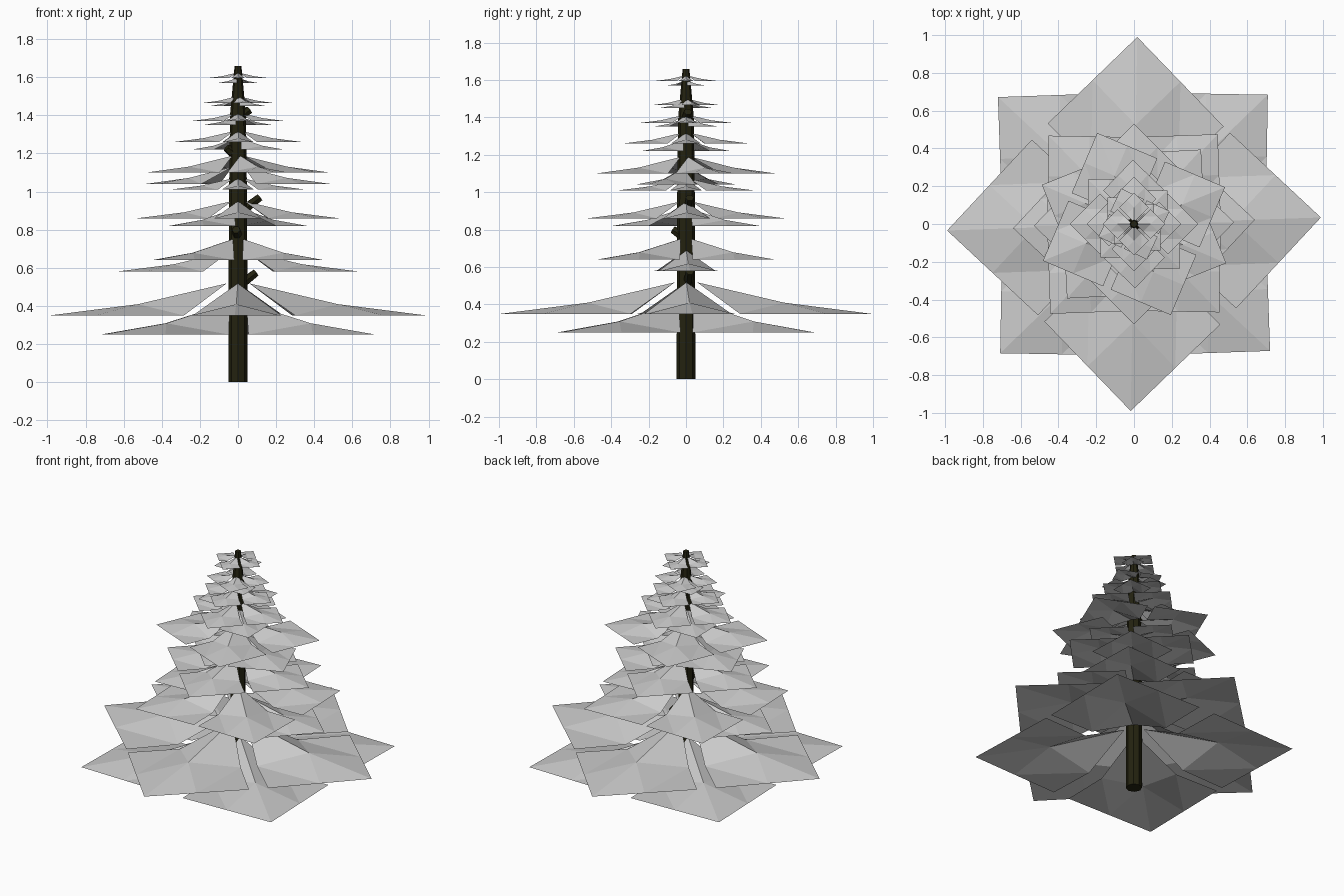
import bpy, bmesh
from math import radians
from mathutils import Matrix, Vector

cube = bpy.data.objects.get("Cube")
if cube:
    bpy.data.objects.remove(cube, do_unlink=True)


def material(name, colour):
    m = bpy.data.materials.new(name)
    m.use_nodes = True
    m.diffuse_color = (*colour, 1)
    m.node_tree.nodes["Principled BSDF"].inputs["Base Color"].default_value = (*colour, 1)
    return m


foliage = material("pale grey foliage", (0.6, 0.6, 0.6))
bark = material("dark olive bark", (0.017, 0.016, 0.005))


def finish(bm, name, mat):
    mesh = bpy.data.meshes.new(name)
    bm.to_mesh(mesh)
    bm.free()
    mesh.materials.append(mat)
    ob = bpy.data.objects.new(name, mesh)
    bpy.context.collection.objects.link(ob)
    return ob


def add_bough(bm, reach, base, angle):
    """Square sheet, corner at the trunk, raised along its diagonal ridge."""
    inner = 0.06 * reach
    step = (reach - inner) / 4
    lift = {(0, 0): 0.17 * reach, (1, 1): 0.06 * reach}
    turn = Matrix.Rotation(radians(angle), 4, 'Z')
    v = {}
    for i in range(3):
        for j in range(3):
            p = Vector((inner + (i + j) * step, (j - i) * step, base + lift.get((i, j), 0)))
            v[i, j] = bm.verts.new(turn @ p)
    for i in range(2):
        for j in range(2):
            a, b, c, d = v[i, j], v[i + 1, j], v[i + 1, j + 1], v[i, j + 1]
            bm.faces.new((a, b, c))
            bm.faces.new((a, c, d))


# Foliage tiers: base height, reach, angles (each repeated on the opposite side)
tiers = [
    (0.25, 0.985, (44, 137)),
    (0.35, 0.99, (2, 89)),
    (0.58, 0.64, (2,)),
    (0.64, 0.65, (47, 134)),
    (0.82, 0.53, (48,)),
    (0.86, 0.53, (1, 90)),
    (1.01, 0.36, (0, 90)),
    (1.04, 0.53, (157,)),
    (1.10, 0.52, (22, 112)),
    (1.22, 0.34, (136,)),
    (1.26, 0.34, (0, 91)),
    (1.35, 0.25, (45,)),
    (1.37, 0.25, (0, 90)),
    (1.45, 0.20, (135,)),
    (1.465, 0.20, (20, 110)),
    (1.57, 0.15, (45,)),
    (1.595, 0.165, (0, 90)),
]
for n, (base, reach, angles) in enumerate(tiers, 1):
    bm = bmesh.new()
    for angle in angles:
        add_bough(bm, reach, base, angle)
        add_bough(bm, reach, base, angle + 180)
    finish(bm, f"foliage_tier_{n}", foliage)


def tube(name, rings, sides):
    """Tapered faceted tube through (centre, radius) rings, capped."""
    bm = bmesh.new()
    axis = (rings[-1][0] - rings[0][0]).to_track_quat('Z', 'Y')
    loops = []
    for centre, radius in rings:
        loops.append([bm.verts.new(centre + axis @ (Matrix.Rotation(radians(360 * k / sides), 3, 'Z')
                                                    @ Vector((radius, 0, 0)))) for k in range(sides)])
    for low, high in zip(loops, loops[1:]):
        for k in range(sides):
            m = (k + 1) % sides
            bm.faces.new((low[k], low[m], high[m], high[k]))
    bm.faces.new(loops[0][::-1])
    bm.faces.new(loops[-1])
    finish(bm, name, bark)


# Trunk
tube("trunk", [(Vector((0, 0, z)), r) for z, r in
               ((0, 0.05), (0.9, 0.048), (1.4, 0.042), (1.66, 0.018))], 8)

# Broken branch stubs: start, end
stubs = [
    ((0.01, 0.01, 0.51), (0.095, 0.02, 0.575)),
    ((0.01, 0.01, 0.89), (0.115, 0.02, 0.97)),
    ((0.0, -0.01, 0.76), (-0.01, -0.07, 0.80)),
    ((-0.01, 0.0, 1.19), (-0.06, -0.02, 1.23)),
    ((0.01, 0.0, 1.39), (0.06, 0.01, 1.43)),
]
for n, (a, b) in enumerate(stubs, 1):
    tube(f"branch_stub_{n}", [(Vector(a), 0.028), (Vector(b), 0.022)], 6)
